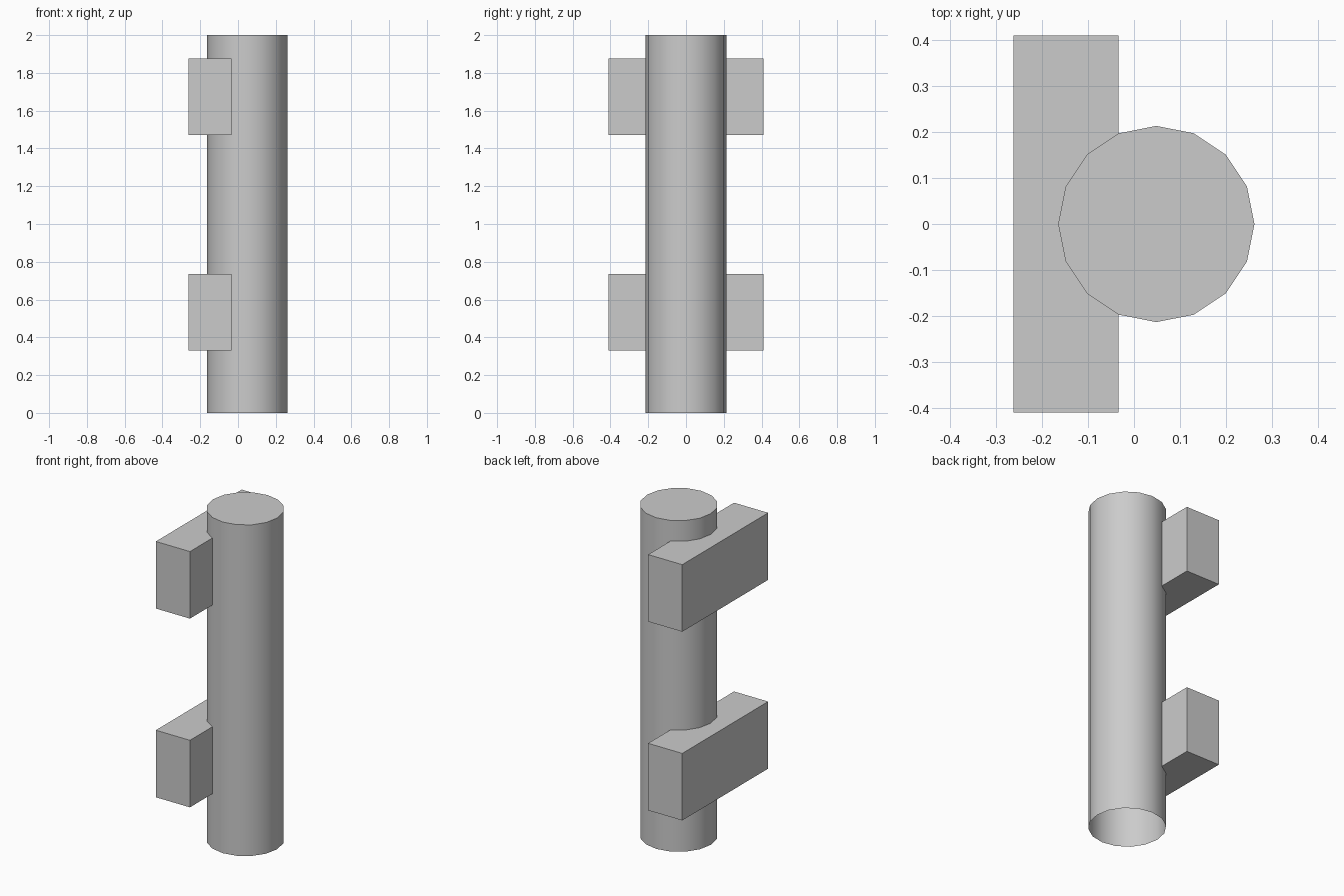
import bpy, math

if "Cube" in bpy.data.objects:
    bpy.data.objects.remove(bpy.data.objects["Cube"])

# Upright post: 16-sided, smooth, capped on top and open underneath
bpy.ops.mesh.primitive_cylinder_add(vertices=16, radius=0.2135, depth=2,
                                    location=(0.0485, 0, 1),
                                    rotation=(0, 0, math.radians(90)))
post = bpy.context.object
post.name = "post"

import bmesh
bm = bmesh.new()
bm.from_mesh(post.data)
bottom = [f for f in bm.faces if f.normal.z < -0.9]
bmesh.ops.delete(bm, geom=bottom, context='FACES_ONLY')
bm.to_mesh(post.data)
bm.free()
bpy.ops.object.shade_smooth_by_angle(angle=math.radians(40))


# Horizontal cross blocks running along y behind the post
def cross_block(name, z0, z1):
    x0, x1, half_y = -0.262, -0.034, 0.41
    bpy.ops.mesh.primitive_cube_add(size=1, location=((x0 + x1) / 2, 0, (z0 + z1) / 2))
    block = bpy.context.object
    block.name = name
    block.scale = (x1 - x0, 2 * half_y, z1 - z0)
    bpy.ops.object.transform_apply(location=False, rotation=False, scale=True)


cross_block("lower_cross_block", 0.33, 0.735)
cross_block("upper_cross_block", 1.47, 1.875)
